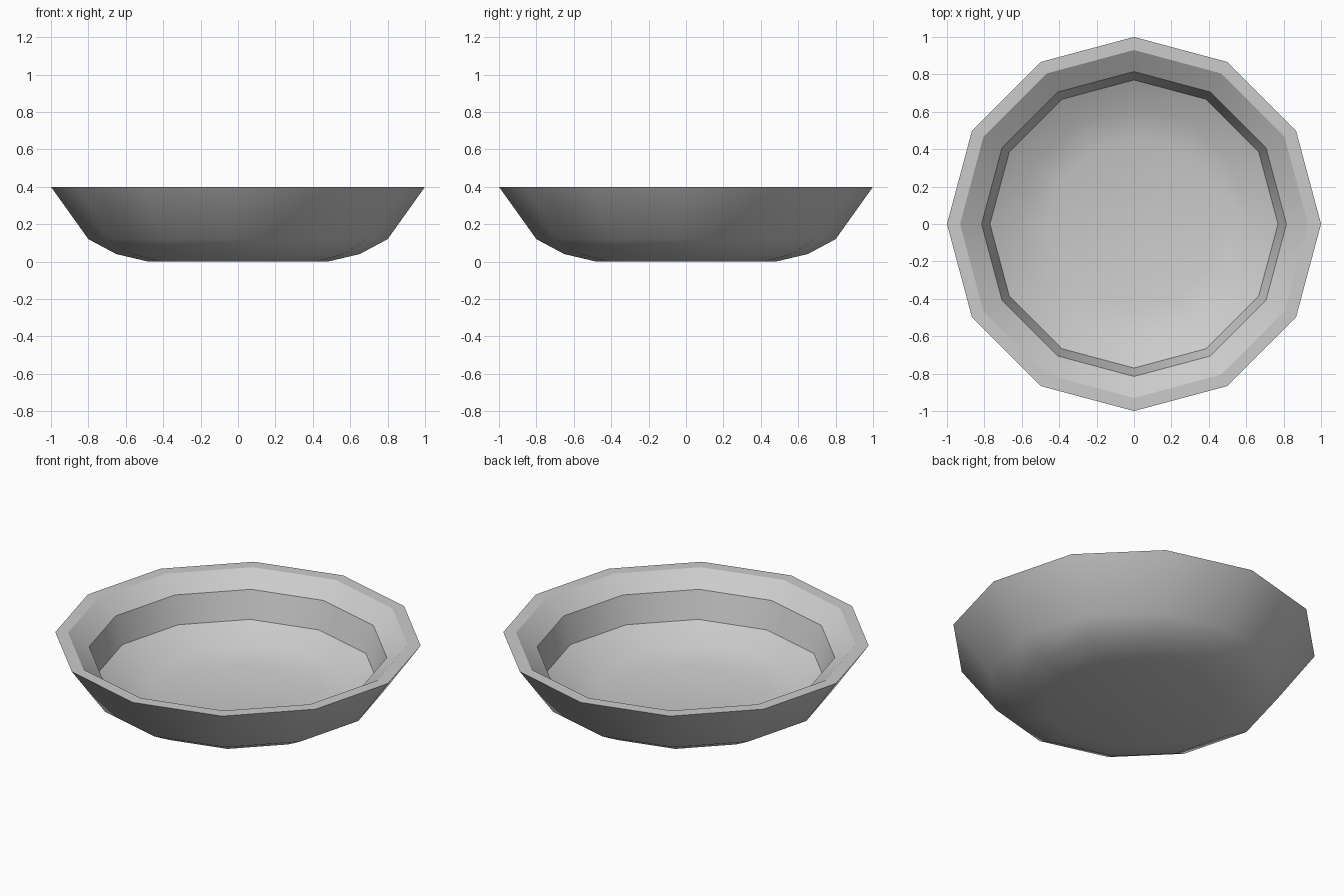
import bpy, bmesh, math

SIDES = 12

cube = bpy.data.objects.get("Cube")
if cube:
    bpy.data.objects.remove(cube, do_unlink=True)

# Single plain grey
grey = bpy.data.materials.new("plain grey")
grey.use_nodes = True
colour = (0.6, 0.6, 0.6, 1)
grey.diffuse_color = colour
grey.node_tree.nodes["Principled BSDF"].inputs["Base Color"].default_value = colour


def lathe(name, profile, material):
    """Turn a (radius, height) profile round z and cap both ends."""
    bm = bmesh.new()
    rings = []
    for r, z in profile:
        angles = [math.tau * i / SIDES for i in range(SIDES)]
        rings.append([bm.verts.new((r * math.cos(a), r * math.sin(a), z)) for a in angles])
    for low, high in zip(rings, rings[1:]):
        for i in range(SIDES):
            j = (i + 1) % SIDES
            bm.faces.new((low[i], low[j], high[j], high[i]))
    bm.faces.new(rings[0][::-1])
    bm.faces.new(rings[-1])
    bmesh.ops.recalc_face_normals(bm, faces=bm.faces)
    mesh = bpy.data.meshes.new(name)
    bm.to_mesh(mesh)
    bm.free()
    mesh.materials.append(material)
    obj = bpy.data.objects.new(name, mesh)
    bpy.context.collection.objects.link(obj)
    return obj


# Outer base and wall, flat rim, sloped lip, steep inner wall, dished floor
outside = [(0.48, 0), (0.65, 0.04), (0.80, 0.12), (1.0, 0.40)]
inside = [(0.93, 0.40), (0.815, 0.32), (0.77, 0.16), (0.62, 0.08), (0.46, 0.04)]
bowl = lathe("bowl", outside + inside, grey)

# Smooth sides with crisp rim and step edges
bpy.ops.object.select_all(action="DESELECT")
bowl.select_set(True)
bpy.context.view_layer.objects.active = bowl
bpy.ops.object.shade_smooth_by_angle(angle=math.radians(31))
